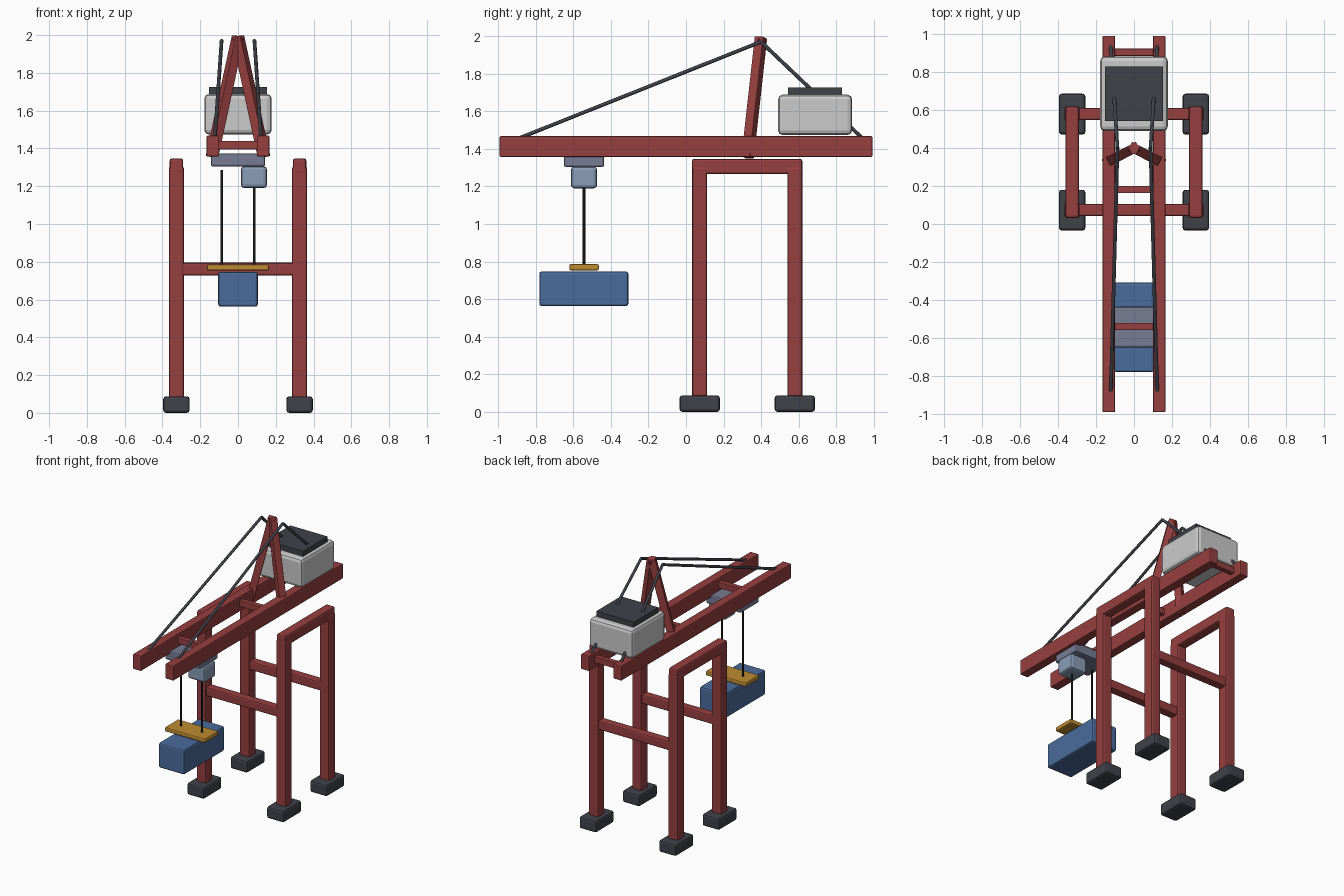
import bpy, math
from mathutils import Vector

if "Cube" in bpy.data.objects:
    bpy.data.objects.remove(bpy.data.objects["Cube"])


def material(name, rgb):
    m = bpy.data.materials.new(name)
    m.diffuse_color = (*rgb, 1)
    m.use_nodes = True
    m.node_tree.nodes["Principled BSDF"].inputs["Base Color"].default_value = m.diffuse_color
    return m


RED = material("red_paint", (0.31, 0.05, 0.05))
DARK = material("dark_steel", (0.05, 0.054, 0.068))
BLACK = material("rope_black", (0.01, 0.01, 0.012))
BLUE = material("container_blue", (0.07, 0.15, 0.33))
SLATE = material("trolley_slate", (0.18, 0.2, 0.29))
GLASS = material("cab_blue", (0.25, 0.34, 0.47))
GOLD = material("spreader_gold", (0.51, 0.26, 0.03))


def finish(ob, name, mat, bevel=0.0):
    ob.name = name
    if mat:
        ob.data.materials.append(mat)
    if bevel:
        b = ob.modifiers.new("bevel", "BEVEL")
        b.width, b.segments = bevel, 2
    return ob


def box(name, x, y, z, mat, bevel=0.0):
    """Box from (min, max) ranges on each axis."""
    r = (x, y, z)
    bpy.ops.mesh.primitive_cube_add(size=1, location=[(a + b) / 2 for a, b in r])
    ob = bpy.context.object
    ob.scale = [b - a for a, b in r]
    bpy.ops.object.transform_apply(location=False, rotation=False, scale=True)
    return finish(ob, name, mat, bevel)


def bar(name, p, q, size, mat, bevel=0.0):
    """Square bar between two points."""
    p, q = Vector(p), Vector(q)
    bpy.ops.mesh.primitive_cube_add(size=1, location=(p + q) / 2)
    ob = bpy.context.object
    ob.scale = (size, size, (q - p).length)
    bpy.ops.object.transform_apply(location=False, rotation=False, scale=True)
    ob.rotation_euler = (q - p).to_track_quat('Z', 'Y').to_euler()
    return finish(ob, name, mat, bevel)


def rod(name, p, q, radius, mat):
    """Round rod between two points."""
    p, q = Vector(p), Vector(q)
    bpy.ops.mesh.primitive_cylinder_add(vertices=10, radius=radius,
                                        depth=(q - p).length, location=(p + q) / 2)
    ob = bpy.context.object
    ob.rotation_euler = (q - p).to_track_quat('Z', 'Y').to_euler()
    bpy.ops.object.shade_smooth_by_angle(angle=math.radians(40))
    return finish(ob, name, mat)


def span(c, w):
    return (c - w / 2, c + w / 2)


LEG_Y = {"front": 0.073, "rear": 0.579}

for side, s in (("left", -1), ("right", 1)):
    # Portal legs and wheel bogies
    for end, y in LEG_Y.items():
        box(f"{end}_leg_{side}", span(s * 0.326, 0.08), span(y, 0.08), (0.05, 1.305), RED, 0.012)
        box(f"{end}_bogie_{side}", span(s * 0.326, 0.14), span(y, 0.215), (0, 0.088), DARK, 0.015)
    # Sill beam along the top of the legs
    box(f"top_beam_{side}", span(s * 0.326, 0.072), (0.032, 0.619), (1.265, 1.347), RED, 0.012)
    # Boom girder
    box(f"boom_girder_{side}", span(s * 0.133, 0.066), (-0.992, 0.992), (1.357, 1.468), RED, 0.006)
    # Tower leg
    bar(f"tower_leg_{side}", (s * 0.138, 0.328, 1.355), (0, 0.399, 1.992), 0.051, RED, 0.003)
    # Stays over the tower
    peak = (s * 0.087, 0.399, 1.97)
    rod(f"front_stay_{side}", (s * 0.122, -0.88, 1.46), peak, 0.01, DARK)
    rod(f"back_stay_{side}", peak, (s * 0.122, 0.935, 1.46), 0.01, DARK)
    # Hoist rope
    rod(f"hoist_rope_{side}", (s * 0.087, -0.543, 0.775), (s * 0.087, -0.543, 1.286), 0.007, BLACK)

# Cross braces between the legs
for end, y in LEG_Y.items():
    box(f"{end}_cross_brace", (-0.31, 0.31), span(y, 0.064), (0.728, 0.795), RED, 0.01)

# Ties between the girders
for i, y in enumerate((-0.54, 0.182, 0.905)):
    box(f"boom_tie_{i + 1}", (-0.115, 0.115), span(y, 0.038), (1.395, 1.44), RED, 0.003)

# Machinery house and roof
box("machinery_house", span(0, 0.356), (0.49, 0.884), (1.474, 1.688), None, 0.024)
box("machinery_roof", span(0, 0.306), (0.542, 0.83), (1.685, 1.726), DARK)

# Trolley, cab, spreader and container
box("trolley", span(0, 0.286), (-0.65, -0.436), (1.304, 1.374), SLATE, 0.01)
box("operator_cab", (0.015, 0.154), (-0.613, -0.473), (1.19, 1.306), GLASS, 0.018)
box("spreader", span(0, 0.33), (-0.621, -0.464), (0.753, 0.786), GOLD, 0.008)
box("container", span(0, 0.21), (-0.781, -0.307), (0.563, 0.747), BLUE, 0.012)
